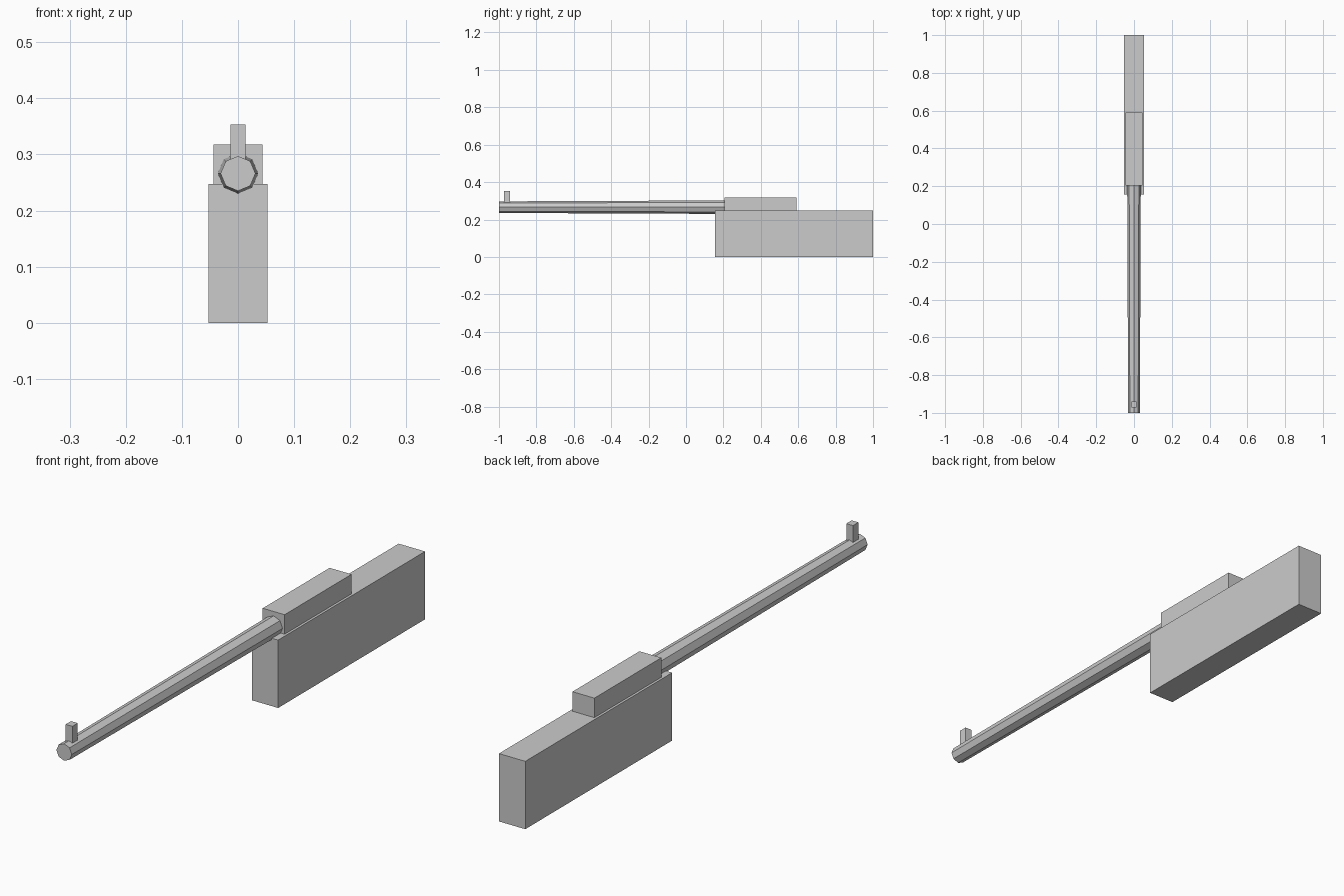
import bpy
from mathutils import Matrix

if "Cube" in bpy.data.objects:
    bpy.data.objects.remove(bpy.data.objects["Cube"])

grey = bpy.data.materials.new("plain_grey")
grey.diffuse_color = (0.6, 0.6, 0.6, 1)
grey.use_nodes = True
grey.node_tree.nodes["Principled BSDF"].inputs["Base Color"].default_value = grey.diffuse_color


def finish(name):
    ob = bpy.context.object
    ob.name = ob.data.name = name
    ob.data.materials.append(grey)
    return ob


def box(name, x, y, z):
    """Box from (min, max) ranges, baked into the mesh."""
    bpy.ops.mesh.primitive_cube_add(size=1)
    ob = finish(name)
    size = [r[1] - r[0] for r in (x, y, z)]
    mid = [(r[0] + r[1]) / 2 for r in (x, y, z)]
    ob.data.transform(Matrix.Translation(mid) @ Matrix.Diagonal((*size, 1)))
    return ob


# Tall slab at the back
box("stock", (-0.053, 0.053), (0.155, 1.0), (0.0, 0.247))

# Block on top of the slab
box("receiver", (-0.044, 0.044), (0.205, 0.59), (0.247, 0.318))

# Post near the muzzle
box("front_sight", (-0.0135, 0.0135), (-0.972, -0.941), (0.29, 0.353))

# Slightly tapered eight-sided barrel with a corner at the top
bpy.ops.mesh.primitive_cone_add(vertices=8, radius1=0.036, radius2=0.031, depth=1.21)
barrel = finish("barrel")
barrel.data.transform(Matrix.Translation((0, -0.395, 0.266)) @ Matrix.Rotation(1.5707963, 4, 'X'))
